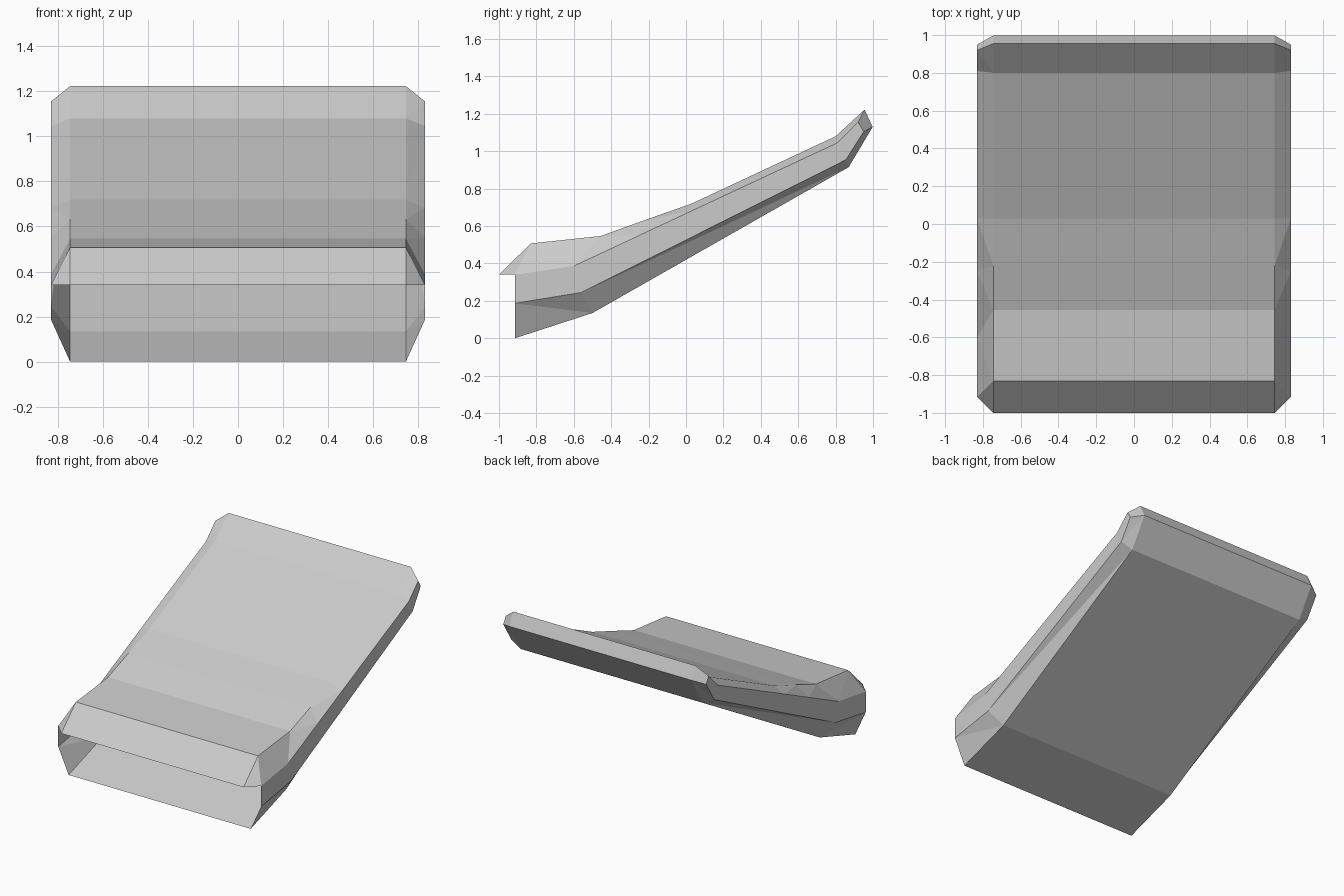
import bpy, bmesh

if "Cube" in bpy.data.objects:
    bpy.data.objects.remove(bpy.data.objects["Cube"])

# Side profiles as (y, z): upper pair and lower pair of long edges
TOP = [(-1, .34), (-.83, .507), (-.455, .547), (-.22, .632), (.03, .72), (.80, 1.08), (.955, 1.223)]
SIDE_UP = [(-.915, .34), (-.915, .34), (-.6, .386), (-.25, .55), (.03, .681), (.81, 1.045), (.92, 1.155)]
SIDE_LOW = [(-.915, .187), (-.56, .245), (.855, .955), (.95, 1.105)]
BOTTOM = [(-.915, 0), (-.5, .135), (.87, .915), (.998, 1.13)]
INNER, OUTER = .745, .83

bm = bmesh.new()


def edge_line(points, x):
    return [bm.verts.new((x, y, z)) for y, z in points]


def face(*verts):
    unique = list(dict.fromkeys(verts))
    if len(unique) > 2:
        bm.faces.new(unique)


def strip(a, b, split=False):
    for i in range(len(a) - 1):
        if split:
            face(a[i], a[i + 1], b[i + 1])
            face(a[i], b[i + 1], b[i])
        else:
            face(a[i], a[i + 1], b[i + 1], b[i])


lines = {}
for s in (-1, 1):
    top, bottom = edge_line(TOP, s * INNER), edge_line(BOTTOM, s * INNER)
    up, low = edge_line(SIDE_UP, s * OUTER), edge_line(SIDE_LOW, s * OUTER)
    bm.verts.remove(up[1])
    up[1] = up[0]
    # Sloped shoulders, flat flank and rear corner
    strip(top, up, True)
    strip(low, bottom, True)
    face(*up, *reversed(low))
    face(top[-1], bottom[-1], low[-1], up[-1])
    lines[s] = (top, bottom)

# Upper skin, underside and rear edge; the front mouth stays open
strip(lines[-1][0], lines[1][0])
strip(lines[-1][1], lines[1][1])
face(lines[-1][0][-1], lines[1][0][-1], lines[1][1][-1], lines[-1][1][-1])
bmesh.ops.recalc_face_normals(bm, faces=bm.faces)

mesh = bpy.data.meshes.new("sloped_shell")
bm.to_mesh(mesh)
bm.free()
shell = bpy.data.objects.new("sloped_shell", mesh)
bpy.context.collection.objects.link(shell)
grey = bpy.data.materials.new("plain grey")
grey.diffuse_color = (.6, .6, .6, 1)
grey.use_nodes = True
grey.node_tree.nodes["Principled BSDF"].inputs["Base Color"].default_value = grey.diffuse_color
mesh.materials.append(grey)
